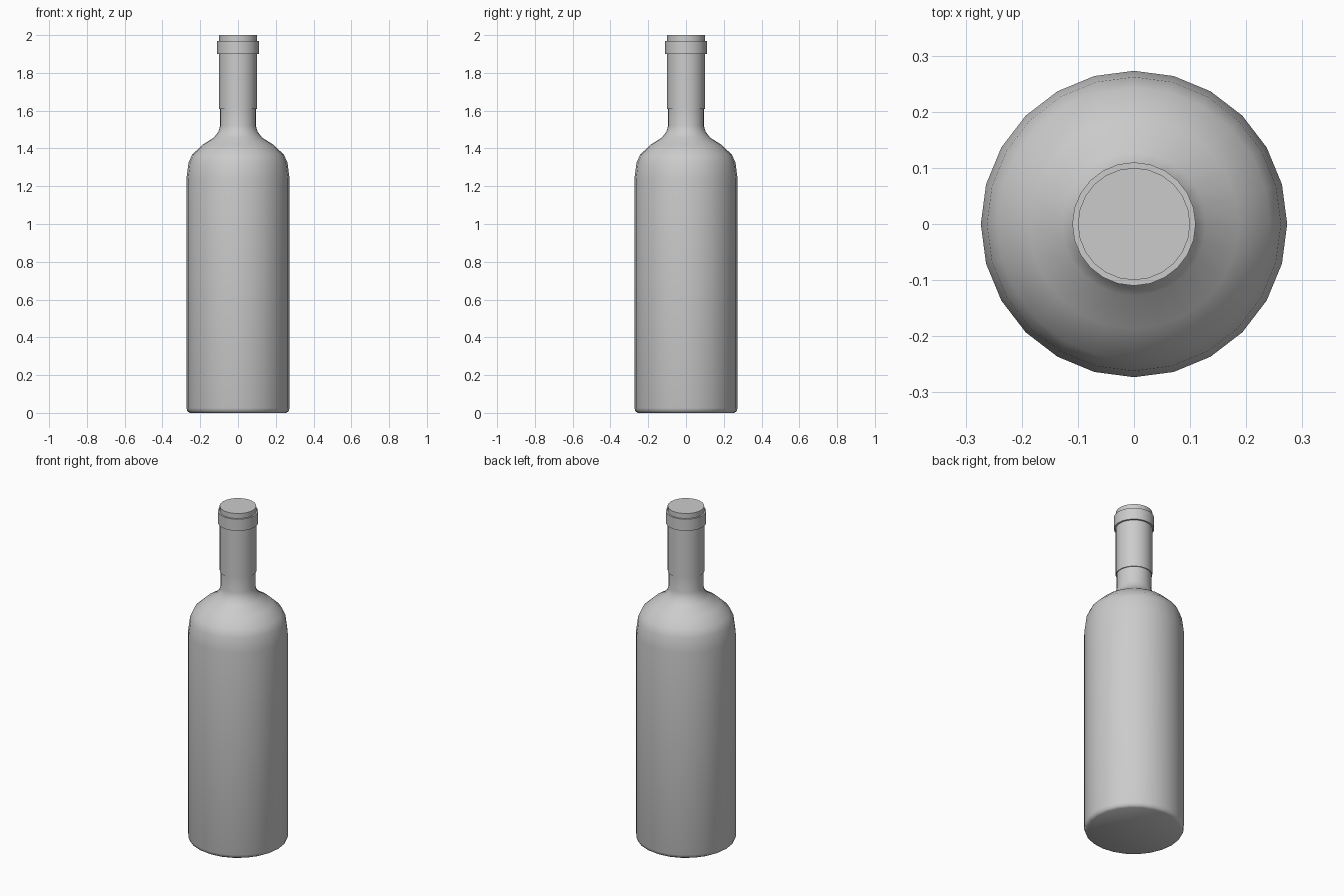
import bpy
import bmesh
from math import cos, sin, radians, tau

cube = bpy.data.objects.get("Cube")
if cube:
    bpy.data.objects.remove(cube, do_unlink=True)

SIDES = 24

grey = bpy.data.materials.new("plain grey")
grey.use_nodes = True
COLOUR = (0.6, 0.6, 0.6, 1)
grey.diffuse_color = COLOUR
grey.node_tree.nodes["Principled BSDF"].inputs["Base Color"].default_value = COLOUR


def lathe(name, profile):
    """Turn a (radius, height) profile round z and cap both ends."""
    bm = bmesh.new()
    rings = [[bm.verts.new((r * cos(tau * i / SIDES), r * sin(tau * i / SIDES), z))
              for i in range(SIDES)] for r, z in profile]
    for low, high in zip(rings, rings[1:]):
        for i in range(SIDES):
            j = (i + 1) % SIDES
            bm.faces.new((low[i], low[j], high[j], high[i]))
    bm.faces.new(rings[0][::-1])
    bm.faces.new(rings[-1])
    mesh = bpy.data.meshes.new(name)
    bm.to_mesh(mesh)
    bm.free()
    mesh.materials.append(grey)
    obj = bpy.data.objects.new(name, mesh)
    bpy.context.collection.objects.link(obj)
    bpy.ops.object.select_all(action='DESELECT')
    obj.select_set(True)
    bpy.context.view_layer.objects.active = obj
    bpy.ops.object.shade_smooth_by_angle(angle=radians(50))
    return obj


# Body with rounded foot, shoulder and slim neck
lathe("bottle_body", [
    (0.255, 0), (0.268, 0.008), (0.273, 0.025), (0.273, 1.24),
    (0.262, 1.325), (0.243, 1.367), (0.187, 1.42), (0.128, 1.457),
    (0.103, 1.49), (0.095, 1.52), (0.095, 1.62)])

# Sleeve over the upper neck, closed at the mouth
lathe("neck_sleeve", [(0.094, 1.61), (0.1, 1.61), (0.1, 2)])

# Raised lip ring
lathe("lip_ring", [(0.098, 1.9), (0.11, 1.9), (0.11, 1.97), (0.098, 1.97)])
